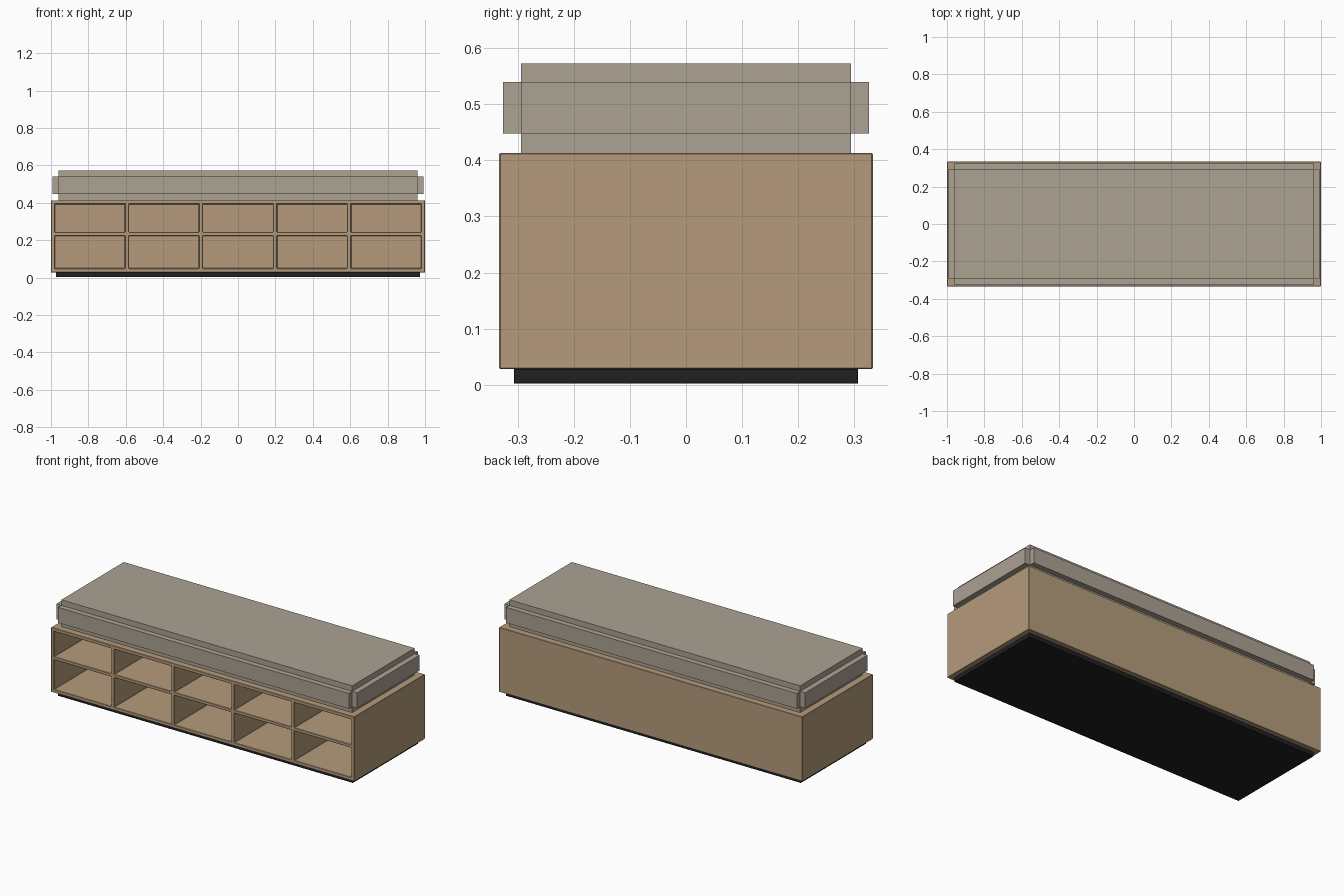
import bpy, bmesh
from mathutils import Vector

if "Cube" in bpy.data.objects:
    bpy.data.objects.remove(bpy.data.objects["Cube"])


def material(name, rgb):
    m = bpy.data.materials.new(name)
    m.diffuse_color = (*rgb, 1)
    m.use_nodes = True
    m.node_tree.nodes["Principled BSDF"].inputs["Base Color"].default_value = m.diffuse_color
    return m


wood = material("wood", (0.46, 0.33, 0.20))
fabric = material("fabric", (0.41, 0.36, 0.29))
black = material("black", (0.015, 0.015, 0.015))


def finish(bm, name, mat, bevel=0.0):
    bmesh.ops.recalc_face_normals(bm, faces=bm.faces)
    me = bpy.data.meshes.new(name)
    bm.to_mesh(me)
    bm.free()
    ob = bpy.data.objects.new(name, me)
    bpy.context.collection.objects.link(ob)
    me.materials.append(mat)
    if bevel:
        mod = ob.modifiers.new("bevel", "BEVEL")
        mod.width, mod.segments, mod.limit_method = bevel, 1, "ANGLE"
    return ob


def box(name, hx, hy, z0, z1, mat, bevel=0.0):
    bm = bmesh.new()
    bmesh.ops.create_cube(bm, size=1)
    for v in bm.verts:
        v.co = Vector((v.co.x * 2 * hx, v.co.y * 2 * hy,
                       (z0 + z1) / 2 + v.co.z * (z1 - z0)))
    return finish(bm, name, mat, bevel)


# Plinth
box("plinth", 0.973, 0.307, 0.002, 0.028, black, 0.001)

# Cabinet: gridded front face, extruded to a box, cubbyholes pushed in
COLS, HY, WALL, BACK = 5, 0.333, 0.02, 0.02
cell = (2 - (COLS + 1) * WALL) / COLS
xs = [-1]
for i in range(COLS):
    xs += [xs[-1] + WALL, xs[-1] + WALL + cell]
xs.append(1)
zs = [0.028, 0.048, 0.224, 0.243, 0.393, 0.413]

bm = bmesh.new()
verts = [[bm.verts.new((x, -HY, z)) for x in xs] for z in zs]
cells, front = [], []
for j in range(len(zs) - 1):
    for i in range(len(xs) - 1):
        f = bm.faces.new((verts[j][i], verts[j][i + 1],
                          verts[j + 1][i + 1], verts[j + 1][i]))
        front.append(f)
        if i % 2 and j % 2:
            cells.append(f)
ext = bmesh.ops.extrude_face_region(bm, geom=front, use_keep_orig=True)
for g in ext["geom"]:
    if isinstance(g, bmesh.types.BMVert):
        g.co.y = HY
for f in cells:
    r = bmesh.ops.extrude_face_region(bm, geom=[f])
    for g in r["geom"]:
        if isinstance(g, bmesh.types.BMVert):
            g.co.y = HY - BACK
    if f.is_valid:
        bm.faces.remove(f)
finish(bm, "cabinet", wood, 0.002)

# Seat cushion: core with a raised band on each side, notched at the corners
box("cushion_core", 0.959, 0.294, 0.413, 0.573, fabric)
box("cushion_long_bands", 0.959, 0.326, 0.448, 0.54, fabric)
box("cushion_end_bands", 0.992, 0.294, 0.448, 0.54, fabric)
